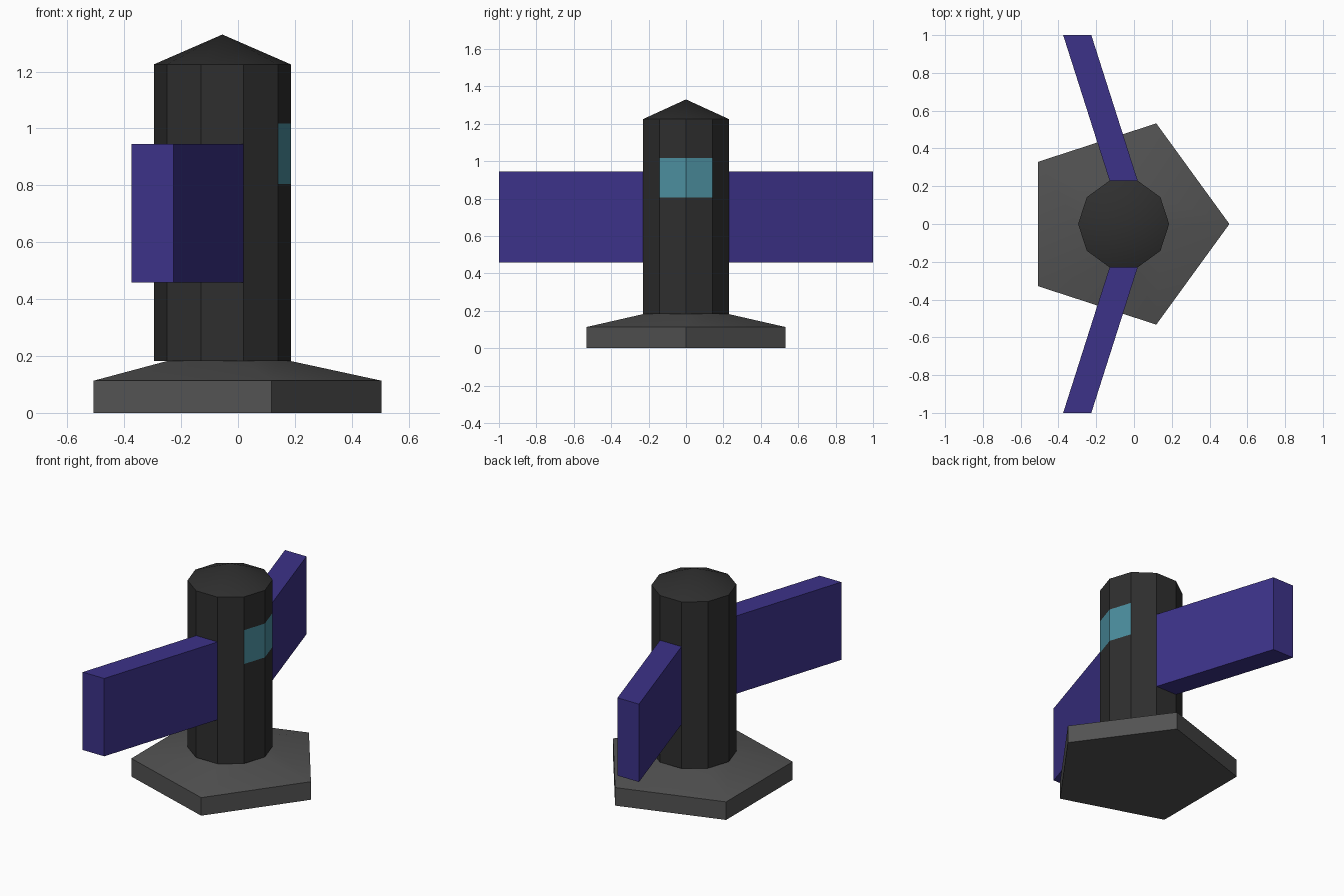
import bpy
import math

if "Cube" in bpy.data.objects:
    bpy.data.objects.remove(bpy.data.objects["Cube"])

CX = -0.055      # tower axis
R_TOWER = 0.241
SIDES = 10


def make(name, verts, faces, color):
    mesh = bpy.data.meshes.new(name)
    mesh.from_pydata(verts, [], faces)
    obj = bpy.data.objects.new(name, mesh)
    bpy.context.collection.objects.link(obj)
    mat = bpy.data.materials.new(name + "_colour")
    mat.diffuse_color = (*color, 1)
    mat.use_nodes = True
    mat.node_tree.nodes["Principled BSDF"].inputs["Base Color"].default_value = mat.diffuse_color
    mesh.materials.append(mat)
    return obj


def smooth(obj):
    bpy.ops.object.select_all(action='DESELECT')
    bpy.context.view_layer.objects.active = obj
    obj.select_set(True)
    bpy.ops.object.shade_smooth_by_angle(angle=math.radians(30))


def ring(n, r, z):
    return [(CX + r * math.cos(2 * math.pi * i / n),
             r * math.sin(2 * math.pi * i / n), z) for i in range(n)]


def stack(n, profile, skip=()):
    """Stacked n-gon rings with a bottom cap; skip holds (band, side) openings."""
    verts = [v for r, z in profile for v in ring(n, r, z)]
    faces = [tuple(reversed(range(n)))]
    for b in range(len(profile) - 1):
        for i in range(n):
            if (b, i) not in skip:
                j = (i + 1) % n
                faces.append((b * n + i, b * n + j, (b + 1) * n + j, (b + 1) * n + i))
    return verts, faces


# Five-sided base with sloped top
verts, faces = stack(5, [(0.56, 0), (0.56, 0.113), (0.2, 0.191)])
faces.append(tuple(range(10, 15)))
smooth(make("base", verts, faces, (0.085, 0.085, 0.085)))

# Ten-sided tower with pointed roof, open where the window sits
verts, faces = stack(SIDES, [(R_TOWER, z) for z in (0.182, 0.805, 1.017, 1.225)],
                     skip={(1, 0), (1, SIDES - 1)})
apex = len(verts)
verts.append((CX, 0, 1.33))
top = apex - SIDES
faces += [(top + i, top + (i + 1) % SIDES, apex) for i in range(SIDES)]
smooth(make("tower", verts, faces, (0.028, 0.028, 0.028)))

# Flush window across two tower sides
low, high = ring(SIDES, R_TOWER, 0.805), ring(SIDES, R_TOWER, 1.017)
idx = (SIDES - 1, 0, 1)
make("window", [low[i] for i in idx] + [high[i] for i in idx],
     [(0, 1, 4, 3), (1, 2, 5, 4)], (0.07, 0.27, 0.34))

# Swept side panels, mirrored across y
plan = [(-0.12, 0.2), (0.029, 0.2), (-0.226, 1.0), (-0.375, 1.0)]
verts = [(x, y, z) for z in (0.458, 0.945) for x, y in plan]
faces = [(3, 2, 1, 0), (4, 5, 6, 7)]
faces += [(i, (i + 1) % 4, (i + 1) % 4 + 4, i + 4) for i in range(4)]
panels = make("side_panels", verts, faces, (0.045, 0.032, 0.25))
mirror = panels.modifiers.new("mirror", 'MIRROR')
mirror.use_axis = (False, True, False)
